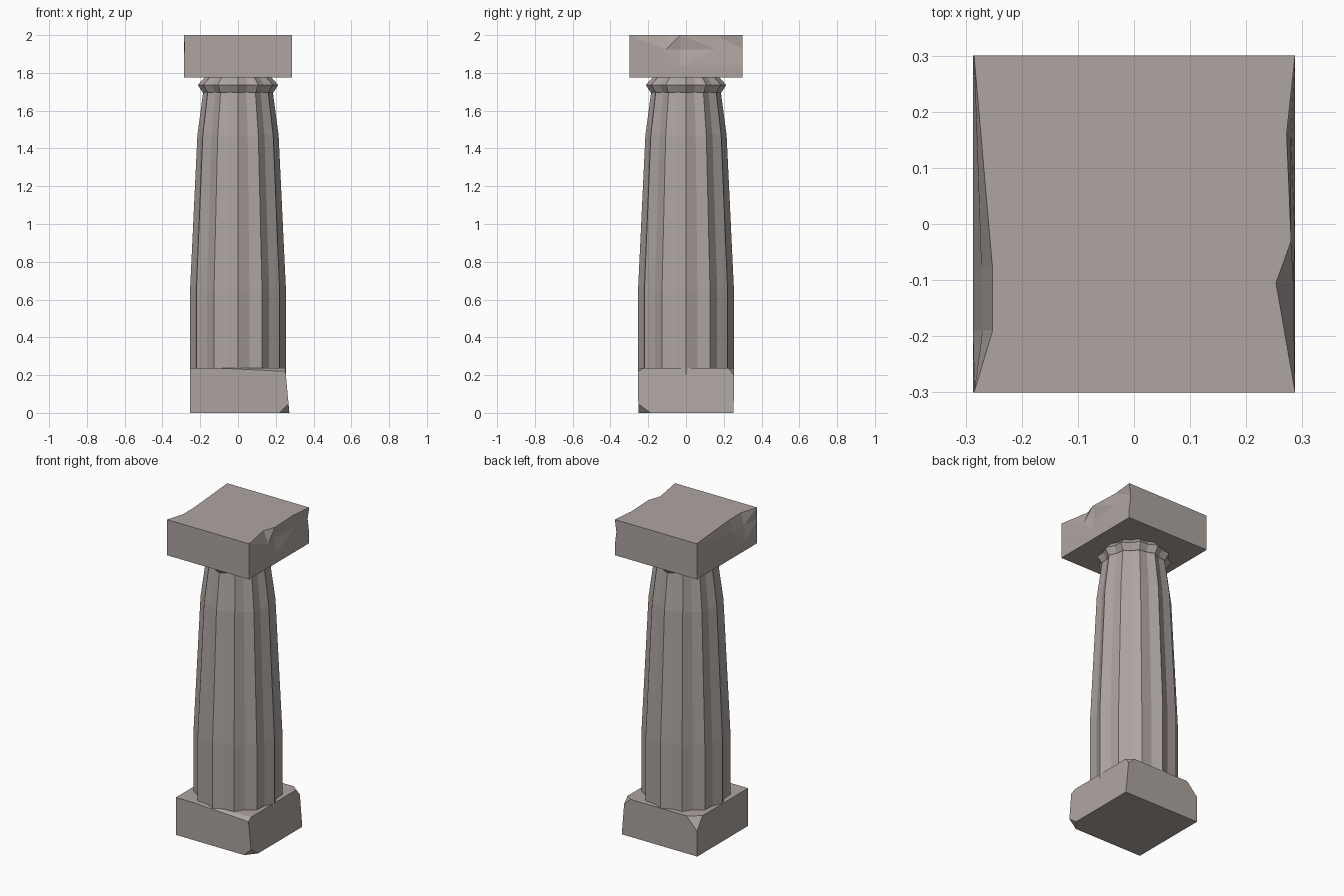
import bpy, bmesh
from math import sin, cos, pi
from mathutils import Vector

cube = bpy.data.objects.get("Cube")
if cube:
    bpy.data.objects.remove(cube, do_unlink=True)

stone = bpy.data.materials.new("warm grey stone")
stone.use_nodes = True
colour = (0.42, 0.375, 0.355, 1)
stone.diffuse_color = colour
stone.node_tree.nodes["Principled BSDF"].inputs["Base Color"].default_value = colour


def finish(bm, name):
    bmesh.ops.recalc_face_normals(bm, faces=bm.faces[:])
    mesh = bpy.data.meshes.new(name)
    bm.to_mesh(mesh)
    bm.free()
    mesh.materials.append(stone)
    obj = bpy.data.objects.new(name, mesh)
    bpy.context.collection.objects.link(obj)
    return obj


def loft(rings):
    """Join matching closed rings of points and cap both ends."""
    bm = bmesh.new()
    loops = [[bm.verts.new(p) for p in ring] for ring in rings]
    for low, high in zip(loops, loops[1:]):
        for i in range(len(low)):
            j = (i + 1) % len(low)
            bm.faces.new((low[i], low[j], high[j], high[i]))
    bm.faces.new(loops[0][::-1])
    bm.faces.new(loops[-1])
    return bm


def fluted(profile, depth):
    """Twelve-ridged star rings from (radius, height) pairs."""
    return loft([[(r * (depth if i % 2 else 1) * sin(i * pi / 12),
                   r * (depth if i % 2 else 1) * cos(i * pi / 12), z)
                  for i in range(24)] for r, z in profile])


def chip(bm, a, b, c):
    """Slice off the corner beyond the plane through three points."""
    a, b, c = Vector(a), Vector(b), Vector(c)
    normal = (b - a).cross(c - a).normalized()
    if normal.dot(a - Vector((0, 0, 0.12))) < 0:
        normal = -normal
    cut = bmesh.ops.bisect_plane(bm, geom=bm.verts[:] + bm.edges[:] + bm.faces[:],
                                 plane_co=a, plane_no=normal, clear_outer=True)
    edges = [e for e in cut["geom_cut"] if isinstance(e, bmesh.types.BMEdge)]
    bmesh.ops.edgeloop_fill(bm, edges=edges)


# Base block with broken corners
def rectangle(left, right, depth, z):
    return [(left, -depth, z), (right, -depth, z), (right, depth, z), (left, depth, z)]


bm = loft([rectangle(-0.255, 0.272, 0.252, 0), rectangle(-0.255, 0.25, 0.255, 0.238)])
chip(bm, (0.22, -0.252, 0), (0.27, -0.19, 0), (0.27, -0.252, 0.05))
chip(bm, (-0.18, 0.255, 0.238), (-0.255, 0.2, 0.238), (-0.255, 0.255, 0.16))
chip(bm, (-0.12, -0.255, 0.238), (0.25, -0.225, 0.238), (0.25, -0.255, 0.22))
chip(bm, (0.21, 0.255, 0.238), (0.25, 0.225, 0.238), (0.25, 0.255, 0.2))
finish(bm, "base_block")

# Tapering fluted shaft
bm = fluted([(0.254, 0.2), (0.254, 0.65), (0.215, 1.47), (0.183, 1.71)], 0.92)
shaft = finish(bm, "fluted_shaft")

# Flared collar under the top slab
bm = fluted([(0.175, 1.69), (0.19, 1.7), (0.213, 1.737), (0.175, 1.776)], 0.91)
finish(bm, "fluted_collar")

# Top slab, its two sides worn away above an intact lower lip
right_y = (-0.3, -0.105, -0.03, 0.16, 0.3)
left_y = (0.3, -0.08, -0.19, -0.3)
right_lip, left_lip = (0.287,) * 5, (-0.287,) * 4
right_mid, left_mid = (0.287, 0.284, 0.27, 0.28, 0.276), (-0.287, -0.272, -0.27, -0.284)
right_top, left_top = (0.287, 0.253, 0.28, 0.272, 0.287), (-0.285, -0.252, -0.252, -0.285)


def slab_ring(right_x, left_x, z):
    return ([(x, y, z) for x, y in zip(right_x, right_y)]
            + [(x, y, z) for x, y in zip(left_x, left_y)])


bm = loft([slab_ring(right_lip, left_lip, 1.775),
           slab_ring(right_lip, left_lip, 1.835),
           slab_ring(right_mid, left_mid, 1.925),
           slab_ring(right_top, left_top, 2.0)])
sides = [f for f in bm.faces if len(f.verts) == 4]
bmesh.ops.triangulate(bm, faces=sides)
finish(bm, "top_slab")
